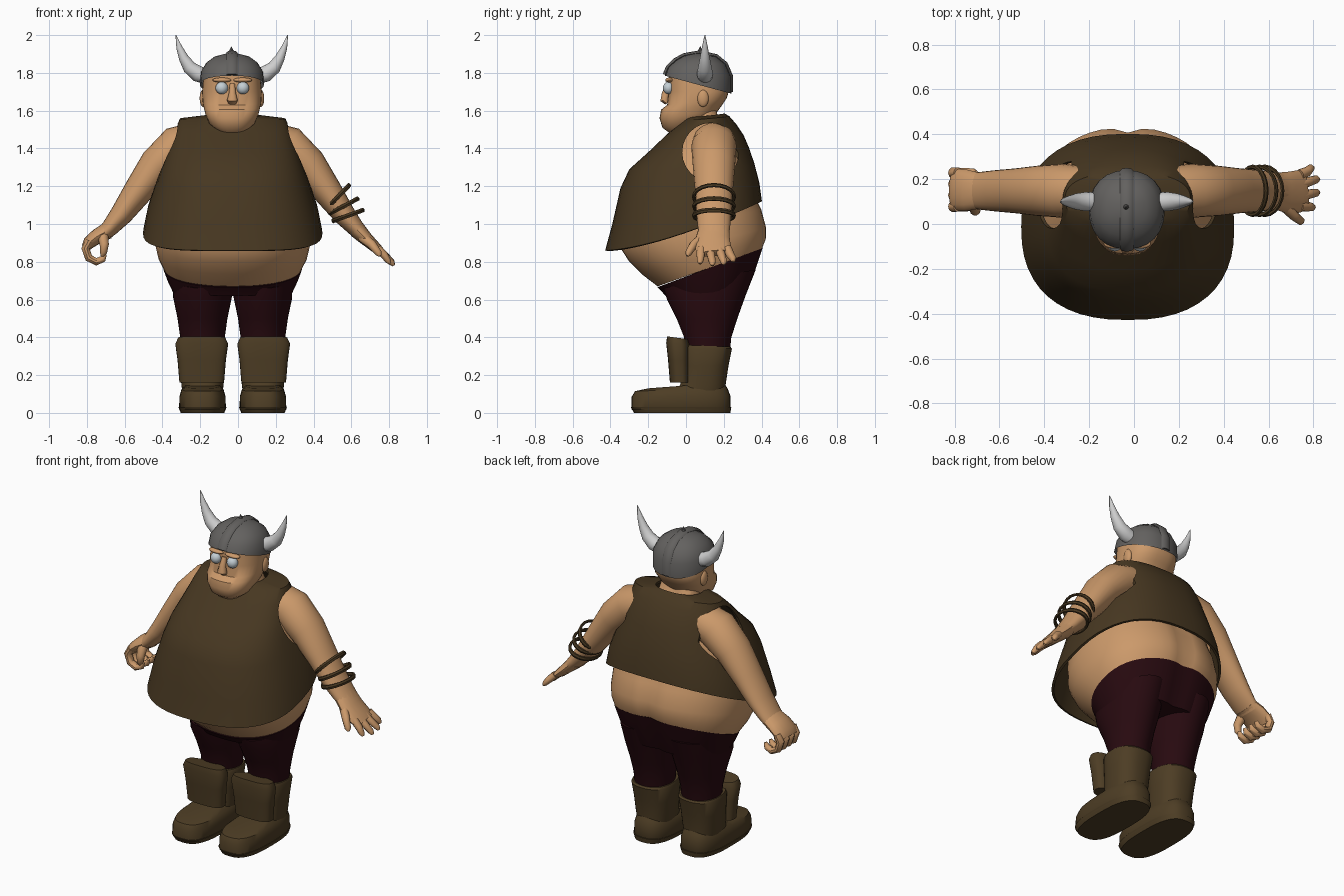
import bpy, bmesh, math
from mathutils import Vector

if "Cube" in bpy.data.objects:
    bpy.data.objects.remove(bpy.data.objects["Cube"])

CX = -0.028  # the body's middle line


def material(name, *rgb):
    mat = bpy.data.materials.new(name)
    mat.use_nodes = True
    mat.diffuse_color = (*rgb, 1)
    mat.node_tree.nodes["Principled BSDF"].inputs["Base Color"].default_value = (*rgb, 1)
    return mat


SKIN = material("skin", 0.60, 0.32, 0.145)
CLOTH = material("brown cloth", 0.062, 0.038, 0.015)
TROUSER = material("dark red cloth", 0.021, 0.003, 0.005)
LEATHER = material("boot leather", 0.075, 0.047, 0.018)
METAL = material("helmet metal", 0.125, 0.12, 0.115)
HORN = material("horn", 0.62, 0.62, 0.62)
EYE = material("eye", 0.55, 0.62, 0.66)


def smooth(obj, angle=40):
    bpy.ops.object.select_all(action="DESELECT")
    obj.select_set(True)
    bpy.context.view_layer.objects.active = obj
    bpy.ops.object.shade_smooth_by_angle(angle=math.radians(angle))


def skin_rings(name, rings, mat, caps=(True, True)):
    """Bridge a list of equal vertex rings into one surface."""
    bm = bmesh.new()
    rows = [[bm.verts.new(p) for p in ring] for ring in rings]
    for a, b in zip(rows, rows[1:]):
        for i in range(len(a)):
            j = (i + 1) % len(a)
            bm.faces.new((a[i], a[j], b[j], b[i]))
    for cap, row in zip(caps, (rows[0], rows[-1])):
        if cap:
            bm.faces.new(row)
    bmesh.ops.recalc_face_normals(bm, faces=bm.faces)
    mesh = bpy.data.meshes.new(name)
    bm.to_mesh(mesh)
    bm.free()
    mesh.materials.append(mat)
    obj = bpy.data.objects.new(name, mesh)
    bpy.context.collection.objects.link(obj)
    smooth(obj)
    return obj


def loft(name, rows, mat, cx=CX, power=2.0, bend=1.0, cleft=0.0, n=36, caps=(True, True)):
    """Stack slanted oval rings: front z, back z, front y, back y, half width."""
    rings = []
    for zf, zb, yf, yb, rx in rows:
        ring = []
        for i in range(n):
            a = math.tau * i / n
            c, s = math.cos(a), math.sin(a)
            x = rx * math.copysign(abs(c) ** (2 / power), c)
            s = math.copysign(abs(s) ** (2 / power), s)
            y = (yf + yb) / 2 + s * (yb - yf) / 2
            if s > 0:
                y -= cleft * math.exp(-(x / 0.05) ** 2)
            ring.append((cx + x, y, zf + (zb - zf) * ((s + 1) / 2) ** bend))
        rings.append(ring)
    return skin_rings(name, rings, mat, caps)


def tube(name, pts, mat, side=(0, 1, 0), n=16):
    """Sweep ovals along a path: x, y, z, half thickness, half width along side."""
    path = [Vector(p[:3]) for p in pts]
    rings = []
    for i, p in enumerate(pts):
        t = (path[min(i + 1, len(path) - 1)] - path[max(i - 1, 0)]).normalized()
        s = Vector(side)
        s = (s - t * s.dot(t)).normalized()
        u = t.cross(s)
        angles = [math.tau * k / n for k in range(n)]
        rings.append([path[i] + u * (p[3] * math.cos(a)) + s * (p[4] * math.sin(a)) for a in angles])
    return skin_rings(name, rings, mat)


def ball(name, loc, scale, mat):
    bpy.ops.mesh.primitive_uv_sphere_add(segments=20, ring_count=12, location=loc)
    obj = bpy.context.object
    obj.name, obj.scale = name, scale
    obj.data.materials.append(mat)
    smooth(obj)
    return obj


def apply_modifier(obj, kind, **settings):
    mod = obj.modifiers.new(kind.title(), kind)
    for key, value in settings.items():
        setattr(mod, key, value)
    bpy.context.view_layer.objects.active = obj
    bpy.ops.object.modifier_apply(modifier=mod.name)


# Torso and bare belly
loft("torso", [(.67, .87, -.15, .41, .365), (.735, .92, -.235, .43, .395), (.80, .98, -.30, .432, .41),
               (.87, 1.08, -.345, .405, .415), (1.0, 1.15, -.355, .37, .405), (1.2, 1.3, -.31, .335, .35),
               (1.35, 1.42, -.16, .28, .29), (1.47, 1.5, -.05, .23, .24), (1.52, 1.55, 0, .19, .13),
               (1.6, 1.62, .01, .17, .11)], SKIN, power=2.2, cleft=.025, n=48)

# Sleeveless tunic with cut armholes
tunic = loft("tunic", [(.86, 1.12, -.428, .402, .475), (1.0, 1.22, -.39, .388, .45), (1.19, 1.32, -.347, .362, .398),
                       (1.29, 1.4, -.30, .335, .365), (1.38, 1.47, -.2, .305, .335), (1.48, 1.53, -.095, .265, .305),
                       (1.55, 1.57, -.01, .23, .28), (1.565, 1.585, -.005, .205, .14)],
             CLOTH, power=2.4, bend=1.5, n=48, caps=(False, False))
apply_modifier(tunic, "SOLIDIFY", thickness=.014, offset=-1)
for sx in (-1, 1):
    bpy.ops.mesh.primitive_cylinder_add(vertices=24, location=(CX + sx * .4, .13, 1.38),
                                        rotation=(0, math.pi / 2, 0))
    cutter = bpy.context.object
    cutter.scale = (.155, .15, .15)
    cutter.hide_render = True
    apply_modifier(tunic, "BOOLEAN", object=cutter, operation="DIFFERENCE", solver="EXACT")
    bpy.data.objects.remove(cutter)
smooth(tunic)

# Trousers
loft("trouser_hips", [(.665, .875, -.152, .413, .368), (.645, .76, -.13, .375, .345), (.62, .65, -.11, .33, .315)],
     TROUSER, power=2.2, cleft=.02, n=48)
for sx, label in ((1, "left"), (-1, "right")):
    cx = CX + sx * .16
    loft(label + "_trouser_leg", [(.66, .76, -.12, .37, .155), (.6, .62, -.10, .315, .155), (.5, .5, -.05, .272, .132),
                                  (.4, .4, -.01, .24, .118), (.3, .3, 0, .23, .11)], TROUSER, cx=cx)
    # Boots
    loft(label + "_boot_foot", [(0, 0, -.27, .225, .11), (.02, .02, -.288, .235, .124), (.085, .09, -.288, .235, .122),
                                (.115, .13, -.27, .22, .112), (.13, .16, -.20, .2, .09)], LEATHER, cx=cx, power=2.8)
    loft(label + "_boot_sole", [(0, 0, -.275, .235, .115), (.03, .03, -.292, .24, .127)], LEATHER, cx=cx, power=2.8)
    loft(label + "_boot_shaft", [(.1, .1, -.07, .21, .105), (.15, .15, -.03, .21, .112), (.25, .25, -.03, .225, .118),
                                 (.34, .34, -.03, .243, .126), (.36, .35, -.02, .235, .12)], LEATHER, cx=cx, power=2.4)
    loft(label + "_shin_guard", [(.16, .16, -.085, .02, .118), (.28, .28, -.095, .02, .128),
                                 (.37, .36, -.105, .02, .14), (.405, .39, -.10, .01, .125)],
         LEATHER, cx=cx + sx * .004, power=2.8)
    # Arms
    tube(label + "_arm", [(CX + sx * x, .148, z, r, w) for x, z, r, w in
                          ((.2, 1.44, .10, .11), (.29, 1.41, .112, .12), (.40, 1.31, .098, .112), (.50, 1.175, .078, .1),
                           (.59, 1.05, .06, .092), (.65, .98, .046, .085), (.69, .94, .038, .08))], SKIN, n=24)
    # Horns
    tube(label + "_horn", [(-.033 + sx * x, .1, z, r, r) for x, z, r in
                           ((.13, 1.78, .04), (.18, 1.795, .043), (.225, 1.83, .036), (.255, 1.88, .026),
                            (.278, 1.935, .016), (.296, 2.0, .002))], HORN)
    # Eyes, ears and brows
    ball(label + "_eye", (-.03 + sx * .056, -.092, 1.72), (.033, .03, .033), EYE)
    ball(label + "_ear", (-.032 + sx * .153, .09, 1.665), (.018, .03, .045), SKIN)
    ball(label + "_brow", (-.03 + sx * .055, -.088, 1.762), (.05, .022, .013), SKIN)

# Open left hand
tube("left_palm", [(.63, .148, .97, .046, .082), (.68, .14, .92, .036, .092), (.735, .145, .87, .028, .095),
                   (.765, .15, .845, .02, .085)], SKIN)
for k, (y0, y1, x, z) in enumerate(((.22, .25, .80, .80), (.175, .2, .825, .785), (.125, .14, .825, .78), (.08, .075, .805, .79))):
    tube(f"left_finger_{k}", [(.74, y0, .87, .022, .024), (.775, (y0 + y1) / 2, .835, .02, .022),
                              (x - .01, y1, z + .015, .016, .018), (x, y1, z, .007, .008)], SKIN, n=10)
tube("left_thumb", [(.66, .09, .93, .028, .026), (.71, .04, .89, .024, .022), (.745, .012, .845, .018, .018),
                    (.752, .008, .83, .007, .007)], SKIN, n=10)

# Curled right hand
tube("right_palm", [(-.69, .148, .965, .045, .08), (-.745, .15, .935, .04, .092), (-.79, .152, .90, .034, .095),
                    (-.805, .153, .875, .024, .088)], SKIN)
for k in range(4):
    y = .078 + .05 * k
    tube(f"right_finger_{k}", [(-.785, y, .91, .022, .024), (-.807, y, .87, .022, .025), (-.79, y, .82, .021, .024),
                               (-.75, y, .80, .02, .023), (-.715, y, .815, .018, .02), (-.703, y, .84, .009, .01)], SKIN, n=10)
tube("right_thumb", [(-.715, .09, .935, .03, .028), (-.708, .06, .89, .024, .024), (-.712, .06, .85, .019, .019),
                     (-.72, .065, .83, .008, .008)], SKIN, n=10)

# Arm bands
for k, (x, z, tilt) in enumerate(((.53, 1.145, 46), (.56, 1.095, 28), (.583, 1.045, 20))):
    bpy.ops.mesh.primitive_torus_add(major_segments=20, minor_segments=6, major_radius=.085, minor_radius=.008,
                                     location=(x, .148, z), rotation=(0, -math.radians(tilt), 0))
    band = bpy.context.object
    band.name, band.scale = f"arm_band_{k}", (1, 1.26, 1.7)
    band.data.materials.append(CLOTH)

# Head with heavy chin and nose
loft("head", [(1.48, 1.55, -.085, .13, .085), (1.51, 1.57, -.125, .15, .122), (1.56, 1.6, -.14, .17, .14),
              (1.605, 1.635, -.132, .195, .15), (1.63, 1.665, -.10, .215, .155), (1.7, 1.7, -.092, .226, .158),
              (1.8, 1.75, -.09, .22, .15)], SKIN, cx=-.032, power=2.5)
tube("nose", [(-.03, -.09, 1.74, .015, .014), (-.03, -.108, 1.69, .02, .02), (-.03, -.112, 1.655, .024, .03),
              (-.03, -.10, 1.64, .012, .022)], SKIN, side=(1, 0, 0), n=10)

# Helmet with ridge and spike
loft("helmet", [(1.785, 1.69, -.112, .24, .17), (1.83, 1.78, -.095, .24, .165), (1.865, 1.845, -.055, .21, .135),
                (1.89, 1.885, -.01, .16, .09), (1.905, 1.905, .05, .10, .02)], METAL, cx=-.032, power=2.2,
     n=24, caps=(False, True))
tube("helmet_ridge", [(-.032, y, z, .012, .03) for y, z in
                      ((-.112, 1.79), (-.095, 1.83), (-.055, 1.868), (-.01, 1.893), (.07, 1.907), (.16, 1.888),
                       (.21, 1.847), (.238, 1.78), (.238, 1.70))], METAL, side=(1, 0, 0), n=8)
bpy.ops.mesh.primitive_cone_add(vertices=8, radius1=.016, depth=.035, location=(-.035, .075, 1.925))
bpy.context.object.name = "helmet_spike"
bpy.context.object.data.materials.append(METAL)
